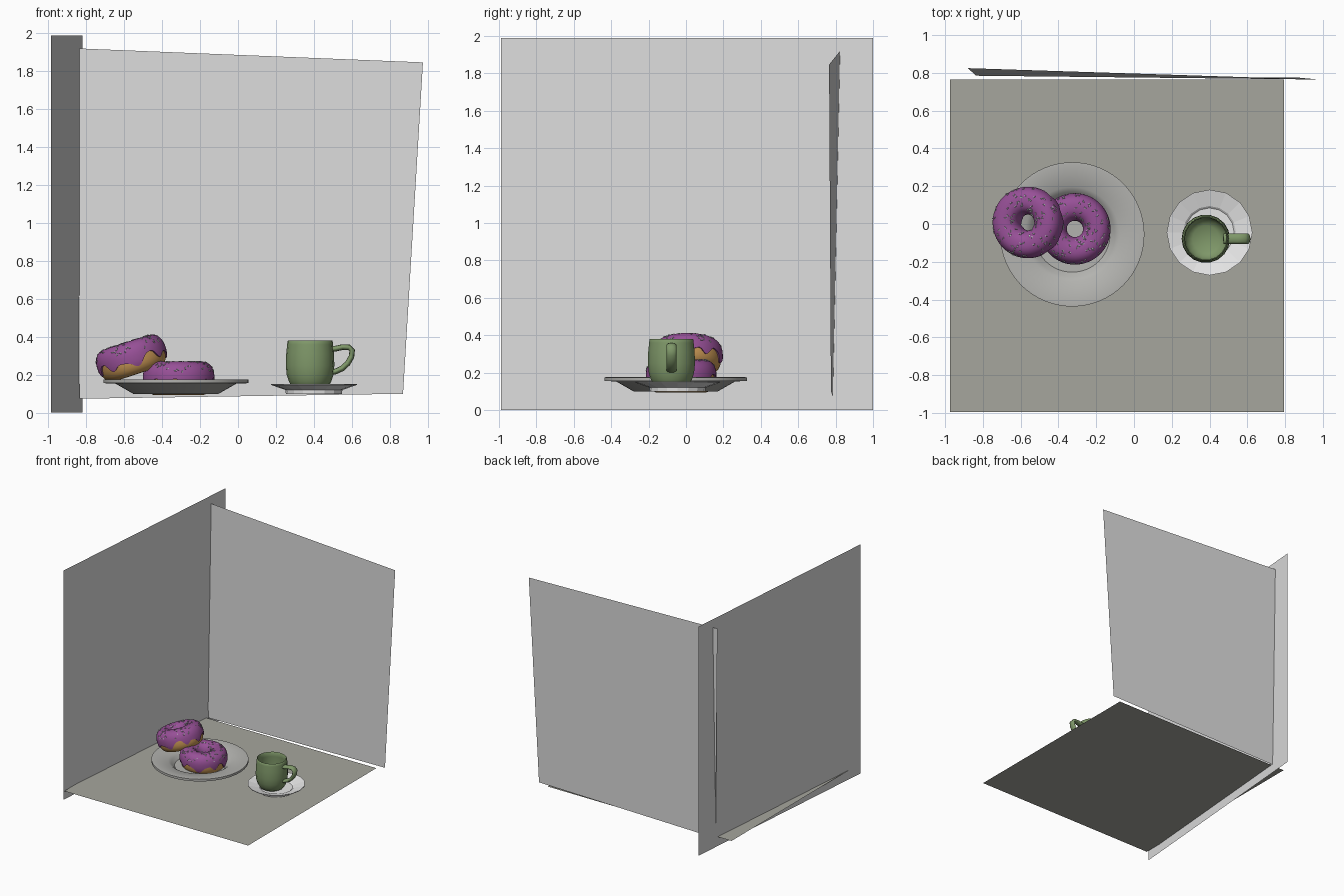
import bpy, bmesh, math, random
from mathutils import Vector, Matrix

if "Cube" in bpy.data.objects:
    bpy.data.objects.remove(bpy.data.objects["Cube"])

random.seed(4)
pi = math.pi


def mat(name, r, g, b):
    m = bpy.data.materials.new(name)
    m.diffuse_color = (r, g, b, 1)
    m.use_nodes = True
    m.node_tree.nodes["Principled BSDF"].inputs["Base Color"].default_value = m.diffuse_color
    return m


WALL = mat("wall_white", 0.72, 0.72, 0.72)
FLOOR = mat("table_grey", 0.38, 0.38, 0.34)
PLATE = mat("plate_grey", 0.45, 0.45, 0.43)
SAUCER = mat("saucer_white", 0.8, 0.8, 0.8)
GREEN = mat("cup_green", 0.21, 0.31, 0.14)
PURPLE = mat("icing_purple", 0.31, 0.08, 0.31)
DOUGH = mat("dough_tan", 0.58, 0.31, 0.09)
SPRINKLE = mat("sprinkle_pale", 0.52, 0.6, 0.56)


def make(name, verts, faces, material, smooth=None, matrix=None):
    me = bpy.data.meshes.new(name)
    me.from_pydata([tuple(v) for v in verts], [], faces)
    bm = bmesh.new()
    bm.from_mesh(me)
    bmesh.ops.remove_doubles(bm, verts=bm.verts, dist=1e-5)
    bmesh.ops.recalc_face_normals(bm, faces=bm.faces)
    bm.to_mesh(me)
    bm.free()
    me.materials.append(material)
    ob = bpy.data.objects.new(name, me)
    bpy.context.collection.objects.link(ob)
    if matrix:
        ob.matrix_world = matrix
    if smooth:
        bpy.ops.object.select_all(action='DESELECT')
        ob.select_set(True)
        bpy.context.view_layer.objects.active = ob
        bpy.ops.object.shade_smooth_by_angle(angle=math.radians(smooth))
    return ob


def grid_faces(rows, cols, wrap_rows=False, wrap_cols=True):
    return [(i * cols + j, i * cols + (j + 1) % cols,
             (i + 1) % rows * cols + (j + 1) % cols, (i + 1) % rows * cols + j)
            for i in range(rows if wrap_rows else rows - 1)
            for j in range(cols if wrap_cols else cols - 1)]


def lathe(name, profile, centre, segs, material, smooth=None):
    verts = [(centre[0] + r * math.cos(2 * pi * j / segs),
              centre[1] + r * math.sin(2 * pi * j / segs), z)
             for r, z in profile for j in range(segs)]
    return make(name, verts, grid_faces(len(profile), segs), material, smooth)


# room planes
make("side_wall", [(-.985, -.99, 0), (-.82, 1, 0), (-.82, 1, 1.99), (-.985, -.99, 1.99)],
     [(0, 1, 2, 3)], WALL)
make("back_wall", [(-.835, .785, .074), (.87, .775, .10), (.975, .765, 1.847), (-.88, .825, 1.922)],
     [(0, 1, 2, 3)], WALL)
make("table_top", [(-.973, -.995, .08), (.794, -.995, .08), (.794, .765, .08), (-.973, .765, .08)],
     [(0, 1, 2, 3)], FLOOR)

# plate, saucer and cup
lathe("plate", [(0, .10), (.225, .10), (.318, .153), (.382, .156), (.382, .175), (.37, .176),
                (.25, .162), (.225, .145), (.20, .118), (0, .115)],
      (-.327, -.055), 64, PLATE, 30)
lathe("saucer", [(0, .10), (.148, .10), (.15, .12), (.227, .147), (.227, .152),
                 (.14, .128), (.13, .12), (0, .118)], (.40, -.045), 16, SAUCER)
CUP = (.38, -.078)
lathe("cup", [(0, .121), (.07, .121), (.095, .135), (.112, .165), (.123, .20), (.128, .25),
              (.126, .31), (.121, .36), (.119, .378), (.115, .381), (.111, .376), (.113, .34),
              (.118, .25), (.112, .20), (.10, .165), (.07, .145), (0, .142)],
      CUP, 18, GREEN, 50)

# cup handle: oval section swept along a path
path = [(.475, .335), (.515, .338), (.55, .346), (.585, .345), (.602, .328), (.598, .295),
        (.578, .26), (.55, .234), (.515, .218), (.475, .21)]
verts = []
for i, (x, z) in enumerate(path):
    a, b = path[max(i - 1, 0)], path[min(i + 1, len(path) - 1)]
    t = Vector((b[0] - a[0], 0, b[1] - a[1])).normalized()
    n = Vector((-t.z, 0, t.x))
    for j in range(10):
        w = 2 * pi * j / 10
        verts.append(Vector((x, CUP[1], z)) + n * .015 * math.cos(w)
                     + Vector((0, .028 * math.sin(w), 0)))
make("cup_handle", verts, grid_faces(len(path), 10), GREEN, 60)


# doughnuts
def spow(v, p):
    return math.copysign(abs(v) ** p, v)


def ring_point(theta, phi, a, b, R=.116):
    """Point on a slightly squared torus; phi is 0 at the top, positive outwards."""
    r = R + a * spow(math.sin(phi), .85)
    return Vector((r * math.cos(theta), r * math.sin(theta), b * spow(math.cos(phi), .85)))


def doughnut(label, matrix, shift):
    n, m = 48, 28
    make(label + "_dough",
         [ring_point(2 * pi * j / n, 2 * pi * i / m, .065, .083) - Vector((0, 0, .005))
          for i in range(m) for j in range(n)],
         grid_faces(m, n, wrap_rows=True), DOUGH, 60, matrix)

    # icing shell with a dripping outer edge
    def edge(t):
        s = .5 + .5 * math.sin(9 * t + shift + .7 * math.sin(2 * t))
        return math.radians(93 + 24 * s ** 2 + 7 * math.sin(4 * t + shift))

    n, m = 108, 26
    verts = []
    for i in range(-1, m + 2):
        for j in range(n):
            t = 2 * pi * j / n
            lo, hi = math.radians(-105 - 10 * math.sin(5 * t)), edge(t)
            f = min(max(i / m, 0), 1)
            inset = i in (-1, m + 1)
            verts.append(ring_point(t, lo + (hi - lo) * f, .061 if inset else .073,
                                    .08 if inset else .089))
    make(label + "_icing", verts, grid_faces(m + 3, n), PURPLE, 60, matrix)

    # sprinkles: little rods lying on the icing
    sv, sf = [], []
    for _ in range(110):
        t, p = random.uniform(0, 2 * pi), math.radians(random.uniform(-55, 72))
        c = ring_point(t, p, .074, .09)
        du = (ring_point(t + .01, p, .074, .09) - c).normalized()
        dv = (ring_point(t, p + .01, .074, .09) - c).normalized()
        nor = du.cross(dv).normalized()
        w = random.uniform(0, pi)
        along = du * math.cos(w) + dv * math.sin(w)
        side = nor.cross(along)
        base = len(sv)
        for s in (-.0065, .0065):
            for k in range(5):
                q = 2 * pi * k / 5
                sv.append(c + along * s + (side * math.cos(q) + nor * math.sin(q)) * .003)
        sf += [(base + k, base + (k + 1) % 5, base + 5 + (k + 1) % 5, base + 5 + k)
               for k in range(5)]
        sf += [tuple(base + k for k in range(5)), tuple(base + 5 + k for k in range(5))]
    make(label + "_sprinkles", sv, sf, SPRINKLE, None, matrix)


doughnut("lower_doughnut", Matrix.Translation((-.313, -.026, .181)), 0)
doughnut("upper_doughnut", Matrix.Translation((-.561, .008, .287))
         @ Matrix.Rotation(math.radians(-18), 4, 'Y'), 2)
